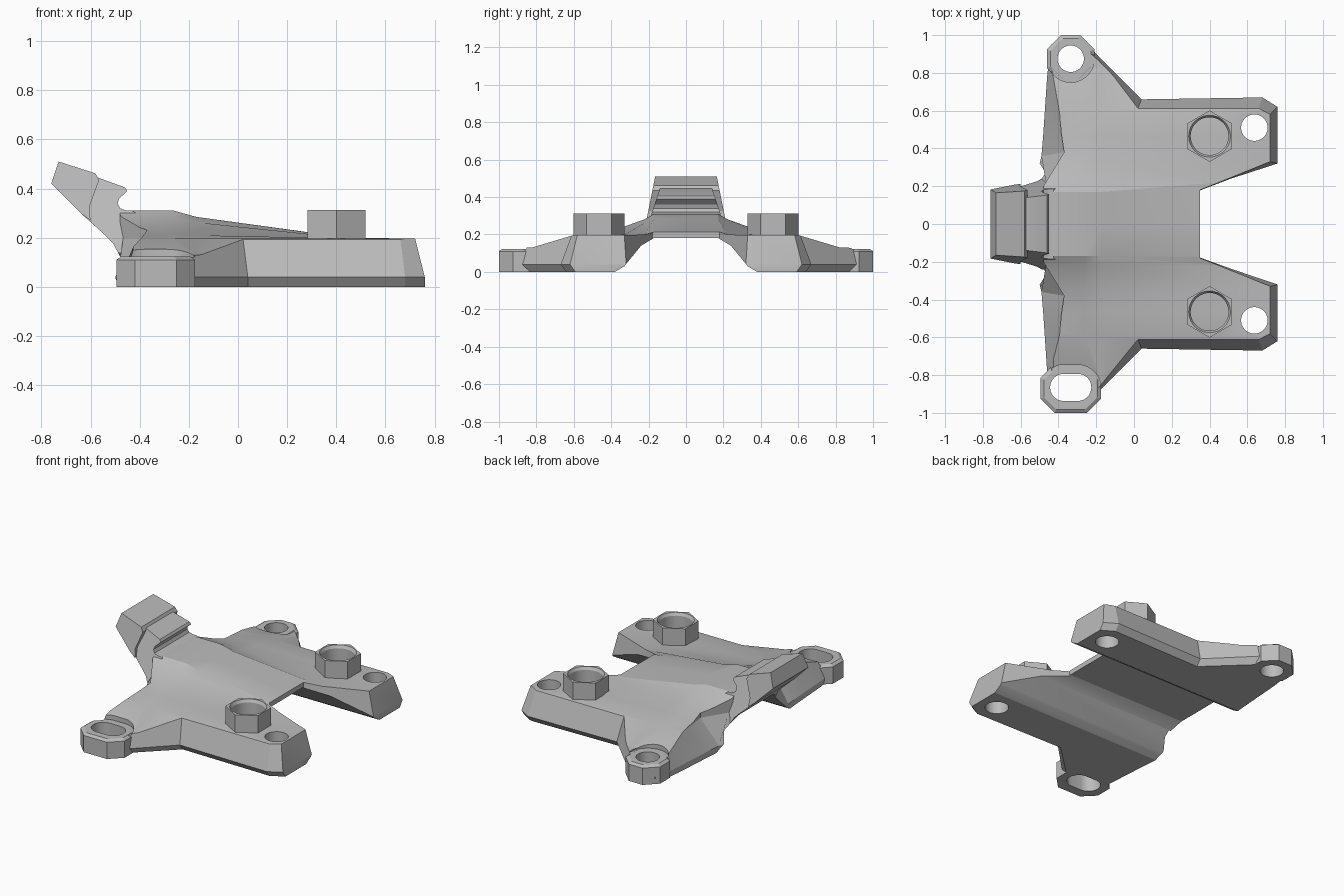
import bpy, bmesh, math

if "Cube" in bpy.data.objects:
    bpy.data.objects.remove(bpy.data.objects["Cube"], do_unlink=True)

grey = bpy.data.materials.new("plain grey")
grey.use_nodes = True
grey.diffuse_color = (0.5, 0.5, 0.5, 1)
grey.node_tree.nodes["Principled BSDF"].inputs["Base Color"].default_value = (0.5, 0.5, 0.5, 1)


def finish(bm, name):
    bmesh.ops.recalc_face_normals(bm, faces=bm.faces)
    me = bpy.data.meshes.new(name)
    bm.to_mesh(me)
    bm.free()
    me.materials.append(grey)
    ob = bpy.data.objects.new(name, me)
    bpy.context.collection.objects.link(ob)
    return ob


def loft(name, rings):
    """Closed solid skinned through rings of equal point count."""
    bm = bmesh.new()
    loops = [[bm.verts.new(p) for p in ring] for ring in rings]
    n = len(loops[0])
    for a, b in zip(loops, loops[1:]):
        for i in range(n):
            j = (i + 1) % n
            bm.faces.new((a[i], a[j], b[j], b[i]))
    bm.faces.new(loops[0])
    bm.faces.new(loops[-1])
    return finish(bm, name)


def combine(target, tool, operation):
    mod = target.modifiers.new("combine", "BOOLEAN")
    mod.operation, mod.object, mod.solver = operation, tool, "EXACT"
    bpy.context.view_layer.objects.active = target
    bpy.ops.object.modifier_apply(modifier=mod.name)
    bpy.data.objects.remove(tool, do_unlink=True)


def drum(name, x, y, r, z0, z1, sides=48, half_slot=0.0, turn=0.0):
    """Upright cylinder, prism or slot."""
    def ring(z):
        pts = []
        for i in range(sides):
            a = math.tau * (i + 0.5) / sides + turn
            pts.append((x + r * math.cos(a) + math.copysign(half_slot, math.cos(a)),
                        y + r * math.sin(a), z))
        return pts
    return loft(name, [ring(z0), ring(z1)])


def lerp(table, v):
    for (a, fa), (b, fb) in zip(table, table[1:]):
        if v <= b:
            return fa + (fb - fa) * max(0, v - a) / (b - a)
    return table[-1][1]


# Plate outline: foot position and position at arm height, half of it
OUTLINE = [
    (0.35, 0.165, 0.35, 0.18), (0.76, 0.32, 0.72, 0.33), (0.76, 0.62, 0.72, 0.58),
    (0.68, 0.67, 0.66, 0.61), (0.04, 0.66, 0.02, 0.61), (-0.20, 0.90, -0.19, 0.85),
    (-0.25, 0.96, -0.26, 0.90), (-0.44, 0.95, -0.40, 0.90), (-0.46, 0.78, -0.41, 0.78),
    (-0.48, 0.48, -0.385, 0.48), (-0.49, 0.36, -0.37, 0.38), (-0.53, 0.20, -0.48, 0.20)]
full = OUTLINE + [(a, -b, c, -d) for a, b, c, d in reversed(OUTLINE)]
LOW, ARM, HIGH = 0.04, 0.2, 0.4
grow = (HIGH - LOW) / (ARM - LOW)
plate = loft("mount_plate", [
    [(a, b * 0.955, 0) for a, b, c, d in full],
    [(a, b, LOW) for a, b, c, d in full],
    [(c, d, ARM) for a, b, c, d in full],
    [(c, d, HIGH) for a, b, c, d in full]])

# Sloping crown that trims the plate from above
SPINE = [(-0.7, 0.31), (-0.26, 0.31), (-0.17, 0.285), (0.45, 0.2), (0.9, 0.196)]
FALL = [(0, 1), (0.17, 1), (0.22, 0.75), (0.33, 0.4), (0.46, 0.15), (0.6, 0)]


def crown(x, y):
    y = abs(y)
    if y > 0.6:
        return max(0.12, 0.197 - 0.3 * (y - 0.6))
    return 0.197 + (lerp(SPINE, x) - 0.197) * lerp(FALL, y)


xs = [p[0] for p in SPINE]
half = [p[0] for p in FALL] + [0.82, 1.1]
ys = [-v for v in reversed(half[1:])] + half
bm = bmesh.new()
rows = [[bm.verts.new((x, y, crown(x, y))) for y in ys] for x in xs]
for a, b in zip(rows, rows[1:]):
    for j in range(len(ys) - 1):
        bm.faces.new((a[j], b[j], b[j + 1], a[j + 1]))
skirt = bmesh.ops.extrude_face_region(bm, geom=bm.faces[:])
for v in skirt["geom"]:
    if isinstance(v, bmesh.types.BMVert):
        v.co.z = -0.2
combine(plate, finish(bm, "crown_trim"), "INTERSECT")


# Screw bosses on the two wide feet, one with a slotted hole
def boss(x, y, a, b, cut):
    def ring(s, z):
        p, q, c = a - s, b - s, cut - s * 0.5
        return [(x + u, y + v, z) for u, v in (
            (p, c - q), (p, q - c), (p - c, q), (c - p, q),
            (-p, q - c), (-p, c - q), (c - p, -q), (p - c, -q))]
    return loft("boss", [ring(0, 0), ring(0, 0.11), ring(0.018, 0.123)])


for y, slot in ((0.875, 0.0), (-0.87, 0.035)):
    x = -0.335
    combine(plate, drum("pocket", x, y, 0.125, 0.122, 0.6, half_slot=slot), "DIFFERENCE")
    combine(plate, boss(x, y, 0.125 + slot, 1 - abs(y), 0.075), "UNION")


# Neck and head, tapering in width with height
def tapered(name, profile, width):
    return loft(name, [[(x, s * width(z), z) for x, z in profile] for s in (-1, 1)])


neck = tapered("neck", [
    (-0.60, 0.445), (-0.57, 0.445), (-0.46, 0.405), (-0.45, 0.39), (-0.483, 0.36),
    (-0.49, 0.34), (-0.48, 0.32), (-0.455, 0.311), (-0.43, 0.31), (-0.37, 0.27), (-0.41, 0.14),
    (-0.48, 0.125), (-0.51, 0.18), (-0.54, 0.21), (-0.64, 0.30)],
    lambda z: 0.14 + (0.445 - z) * 0.33)
combine(plate, neck, "UNION")
head = tapered("head", [
    (-0.76, 0.42), (-0.73, 0.51), (-0.58, 0.462), (-0.565, 0.435), (-0.605, 0.325), (-0.60, 0.27),
    (-0.64, 0.30)], lambda z: 0.165 + (0.51 - z) * 0.2)
combine(plate, head, "UNION")

# Channel running lengthwise underneath
CHANNEL = [(0.42, -0.04), (0.38, 0), (0.33, 0.03), (0.24, 0.14), (0.17, 0.182)]
section = CHANNEL + [(-y, z) for y, z in reversed(CHANNEL)]
combine(plate, loft("channel", [[(x, y, z) for y, z in section] for x in (-0.7, 0.9)]),
        "DIFFERENCE")

# Through holes
for side in (1, -1):
    combine(plate, drum("hole", 0.637, side * 0.51, 0.07, -0.1, 0.5), "DIFFERENCE")
combine(plate, drum("hole", -0.335, 0.875, 0.07, -0.1, 0.5), "DIFFERENCE")
combine(plate, drum("slot", -0.335, -0.865, 0.072, -0.1, 0.5, half_slot=0.037), "DIFFERENCE")

# Hexagonal sockets
parts = [plate]
for side, label in ((1, "back"), (-1, "front")):
    hexa = drum(label + "_hex_socket", 0.4, side * 0.465, 0.136, 0.18, 0.312, sides=6)
    combine(hexa, drum("bore", 0.4, side * 0.465, 0.1, 0.1, 0.4), "DIFFERENCE")
    lead_in = loft("lead_in", [
        [(0.4 + r * math.cos(math.tau * i / 48), side * 0.465 + r * math.sin(math.tau * i / 48), z)
         for i in range(48)] for r, z in ((0.095, 0.285), (0.115, 0.32))])
    combine(hexa, lead_in, "DIFFERENCE")
    parts.append(hexa)

for ob in parts:
    bpy.ops.object.select_all(action="DESELECT")
    ob.select_set(True)
    bpy.context.view_layer.objects.active = ob
    bpy.ops.object.shade_smooth_by_angle(angle=math.radians(22))
